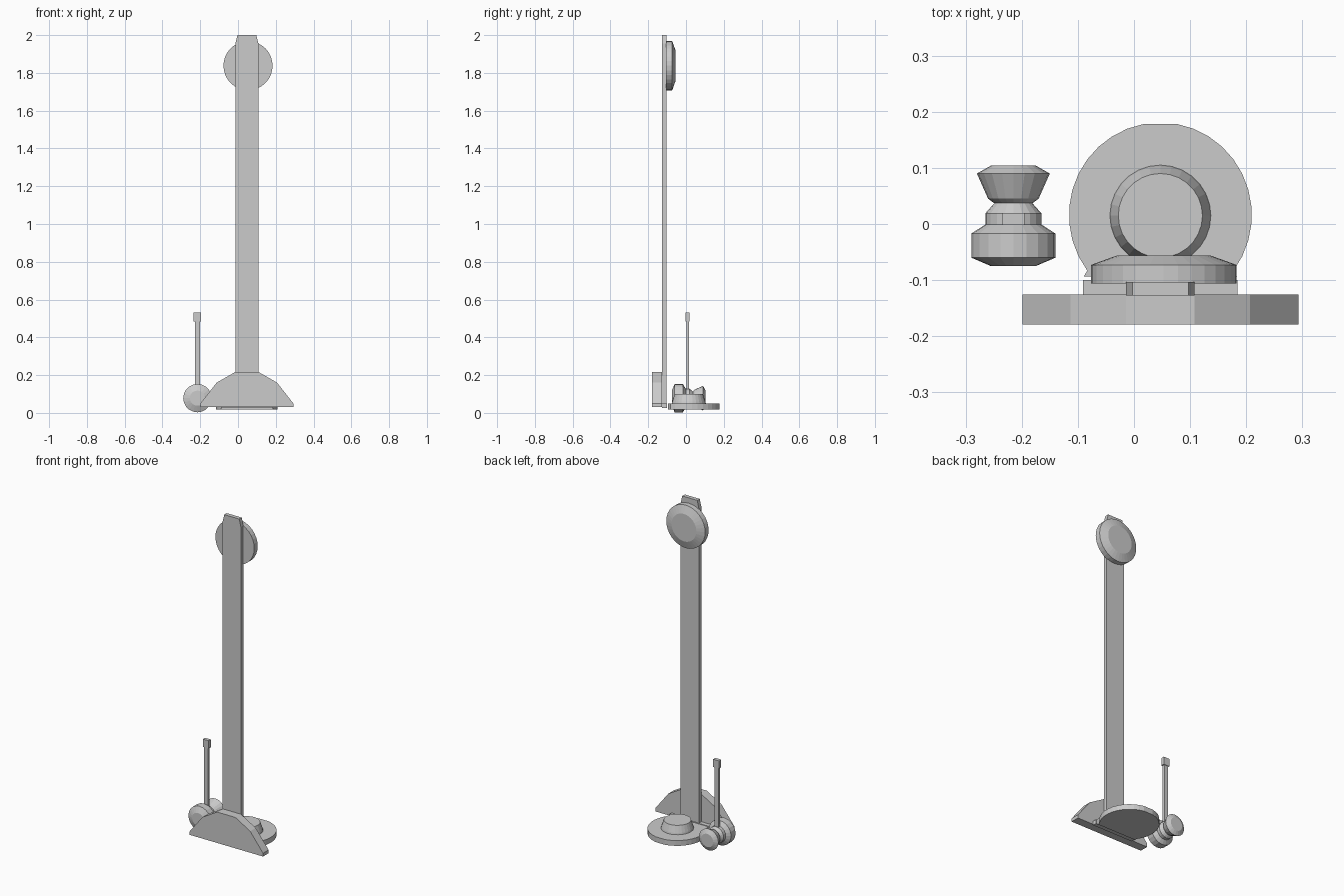
import bpy, bmesh, math
from mathutils import Vector

if "Cube" in bpy.data.objects:
    bpy.data.objects.remove(bpy.data.objects["Cube"])

CX = 0.047  # centre line of the stand


def finish(name, bm):
    bmesh.ops.recalc_face_normals(bm, faces=bm.faces)
    me = bpy.data.meshes.new(name)
    bm.to_mesh(me)
    bm.free()
    ob = bpy.data.objects.new(name, me)
    bpy.context.collection.objects.link(ob)
    return ob


def extrude(name, pts, axis, a, b):
    """Extrude a flat outline: (x, z) along y, or (x, y) along z."""
    bm = bmesh.new()
    place = (lambda u, v, w: (u, w, v)) if axis == 'y' else (lambda u, v, w: (u, v, w))
    lo = [bm.verts.new(place(u, v, a)) for u, v in pts]
    hi = [bm.verts.new(place(u, v, b)) for u, v in pts]
    bm.faces.new(lo)
    bm.faces.new(hi)
    n = len(pts)
    for i in range(n):
        j = (i + 1) % n
        bm.faces.new((lo[i], lo[j], hi[j], hi[i]))
    return finish(name, bm)


def revolve(name, profile, centre, axis, sides):
    """Spin (radius, position along axis) pairs around an axis."""
    bm = bmesh.new()
    rings = []
    for r, h in profile:
        ring = []
        for i in range(sides):
            t = 2 * math.pi * i / sides
            c, s = r * math.cos(t), r * math.sin(t)
            off = (c, h, s) if axis == 'y' else (c, s, h)
            ring.append(bm.verts.new(Vector(centre) + Vector(off)))
        rings.append(ring)
    for p, q in zip(rings, rings[1:]):
        for i in range(sides):
            j = (i + 1) % sides
            bm.faces.new((p[i], p[j], q[j], q[i]))
    bm.faces.new(rings[0])
    bm.faces.new(rings[-1])
    return finish(name, bm)


def mirrored(half):
    """Complete an outline given as offsets right of the centre line."""
    return [(CX + u, v) for u, v in half] + [(CX - u, v) for u, v in reversed(half)]


def box(name, x, y, w, d, z0, z1):
    pts = [(x - w / 2, y - d / 2), (x + w / 2, y - d / 2),
           (x + w / 2, y + d / 2), (x - w / 2, y + d / 2)]
    return extrude(name, pts, 'z', z0, z1)


# Tall post with a tapered top
extrude("post", mirrored([(0.061, 0.03), (0.061, 1.955), (0.05, 2.0)]), 'y', -0.127, -0.103)

# Front foot plate
extrude("foot_plate", mirrored([(0.246, 0.03), (0.246, 0.05), (0.16, 0.16), (0.061, 0.217)]),
        'y', -0.179, -0.126)

# Round base with a flat edge towards the post
a0, a1 = math.radians(-37), math.radians(90)
arc = [(0.163 * math.cos(a0 + (a1 - a0) * i / 12),
        0.016 + 0.165 * math.sin(a0 + (a1 - a0) * i / 12)) for i in range(12)]
outline = mirrored([(0.137, -0.094)] + arc)
extrude("round_base", outline, 'z', 0.018, 0.05)
box("base_tab", CX, -0.1135, 0.275, 0.027, 0.025, 0.05)

# Raised cone on the base
revolve("base_cone", [(0.09, 0.05), (0.088, 0.06), (0.075, 0.1)], (CX, 0.015, 0), 'z', 28)

# Large disc near the top of the post
revolve("top_disc", [(0.13, -0.106), (0.13, -0.073), (0.083, -0.056)],
        (0.053, 0, 1.838), 'y', 32)

# Turned weight lying beside the base
revolve("weight", [(0.04, -0.075), (0.075, -0.06), (0.075, -0.017), (0.05, -0.001),
                   (0.05, 0.019), (0.034, 0.037), (0.045, 0.045), (0.065, 0.09),
                   (0.04, 0.104)], (-0.215, 0, 0.078), 'y', 20)

# Upright handle on the weight
box("handle_rod", -0.215, 0.009, 0.026, 0.013, 0.08, 0.49)
box("handle_head", -0.215, 0.009, 0.039, 0.021, 0.485, 0.532)
